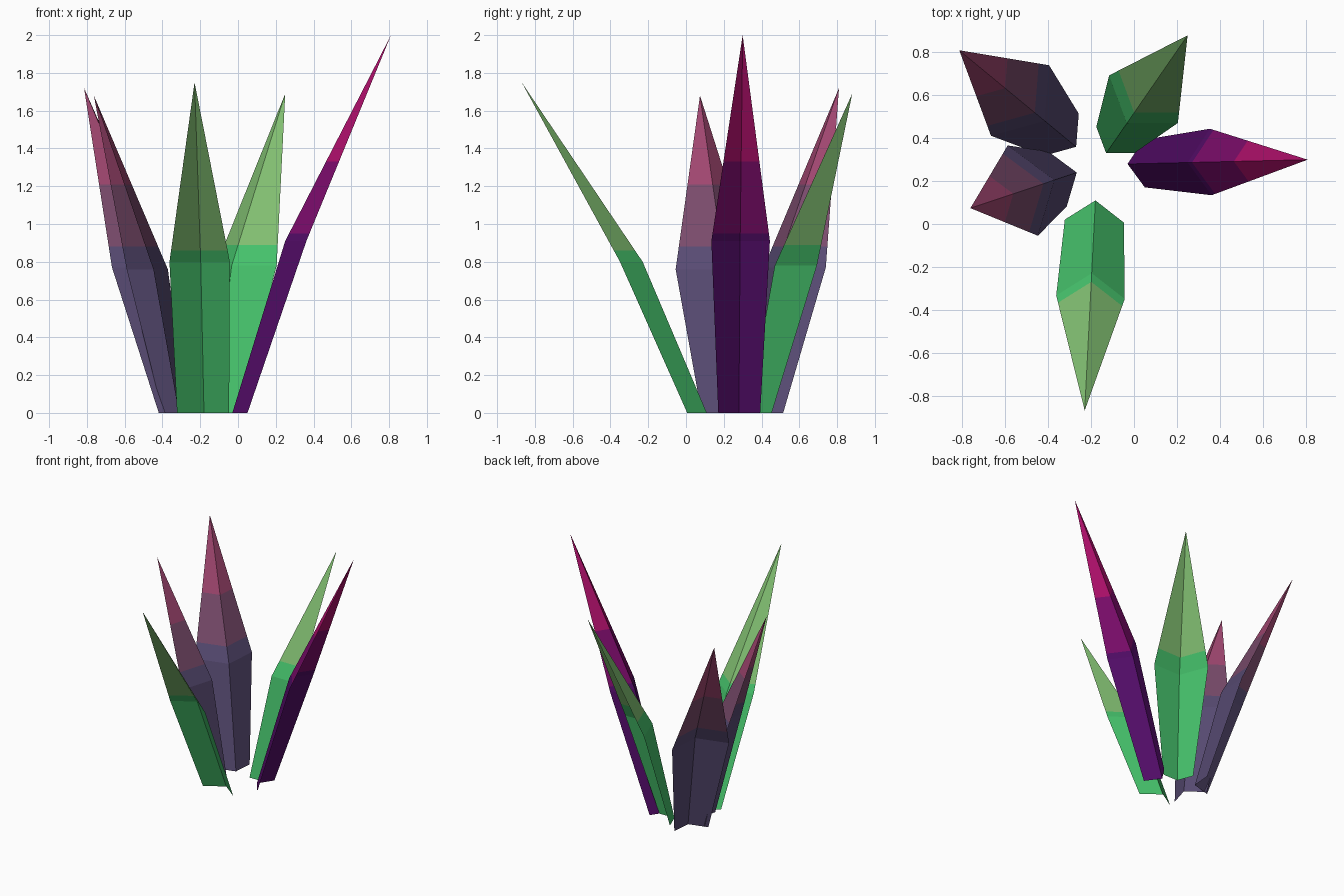
import bpy
import bmesh
from mathutils import Vector

cube = bpy.data.objects.get("Cube")
if cube:
    bpy.data.objects.remove(cube)

FOLD = 0.7  # depth of the V fold relative to half width


def material(name, hex_colour):
    channels = [int(hex_colour[i:i + 2], 16) / 255 for i in (0, 2, 4)]
    linear = [c / 12.92 if c <= 0.04045 else ((c + 0.055) / 1.055) ** 2.4 for c in channels]
    mat = bpy.data.materials.new(name)
    mat.use_nodes = True
    mat.diffuse_color = (*linear, 1)
    bsdf = next(n for n in mat.node_tree.nodes if n.type == 'BSDF_PRINCIPLED')
    bsdf.inputs["Base Color"].default_value = (*linear, 1)
    return mat


green = [material("leaf_green", "46C36C"), material("lime_green", "82C072")]
violet = [material("deep_violet", "520C67"), material("plum", "7D0C6C"),
          material("magenta", "B0106C")]
slate = [material("slate_purple", "584B73"), material("mauve", "7A4B6C"),
         material("dusty_pink", "A04670")]


def leaf(name, root, tip, bend, reach, root_half, bend_half, colours, bands):
    """Folded sheet: straight lower blade, bent once, tapering to a point."""
    root, tip = Vector((*root, 0)), Vector(tip)
    out = tip - root
    out.z = 0
    out.normalize()
    side = Vector((out.y, -out.x, 0))
    knee = root + out * reach + Vector((0, 0, bend))

    bm = bmesh.new()
    root_v, knee_v, tip_v = (bm.verts.new(p) for p in (root, knee, tip))
    for s in (-1, 1):
        root_edge = bm.verts.new(root + (out * FOLD + side * s) * root_half)
        knee_edge = bm.verts.new(knee + (out * FOLD + side * s) * bend_half)
        bm.faces.new((root_edge, root_v, knee_v, knee_edge))
        bm.faces.new((knee_edge, knee_v, tip_v))

    # Colour bands cut at fixed heights
    for z in bands:
        bmesh.ops.bisect_plane(bm, geom=bm.verts[:] + bm.edges[:] + bm.faces[:],
                               plane_co=(0, 0, z), plane_no=(0, 0, 1))
    bm.normal_update()
    for face in bm.faces:
        height = face.calc_center_median().z
        face.material_index = sum(height > z for z in bands)
        if face.normal.z < 0:
            face.normal_flip()

    mesh = bpy.data.meshes.new(name)
    bm.to_mesh(mesh)
    bm.free()
    for mat in colours:
        mesh.materials.append(mat)
    obj = bpy.data.objects.new(name, mesh)
    bpy.context.collection.objects.link(obj)


# Green leaves
leaf("front_leaf", (-0.18, 0.11), (-0.23, -0.87, 1.75), 0.8, 0.34, 0.138, 0.16,
     green, [0.86])
leaf("back_leaf", (-0.13, 0.33), (0.25, 0.88, 1.69), 0.78, 0.17, 0.108, 0.195,
     green, [0.89])
# Violet leaf
leaf("left_leaf", (-0.03, 0.28), (0.81, 0.3, 2), 0.91, 0.28, 0.111, 0.155,
     violet, [0.95, 1.33])
# Slate leaves
leaf("back_right_leaf", (-0.27, 0.36), (-0.815, 0.81, 1.72), 0.77, 0.19, 0.127, 0.213,
     slate, [0.88, 1.21])
leaf("right_leaf", (-0.267, 0.24), (-0.763, 0.074, 1.68), 0.76, 0.11, 0.135, 0.222,
     slate, [0.88, 1.21])
